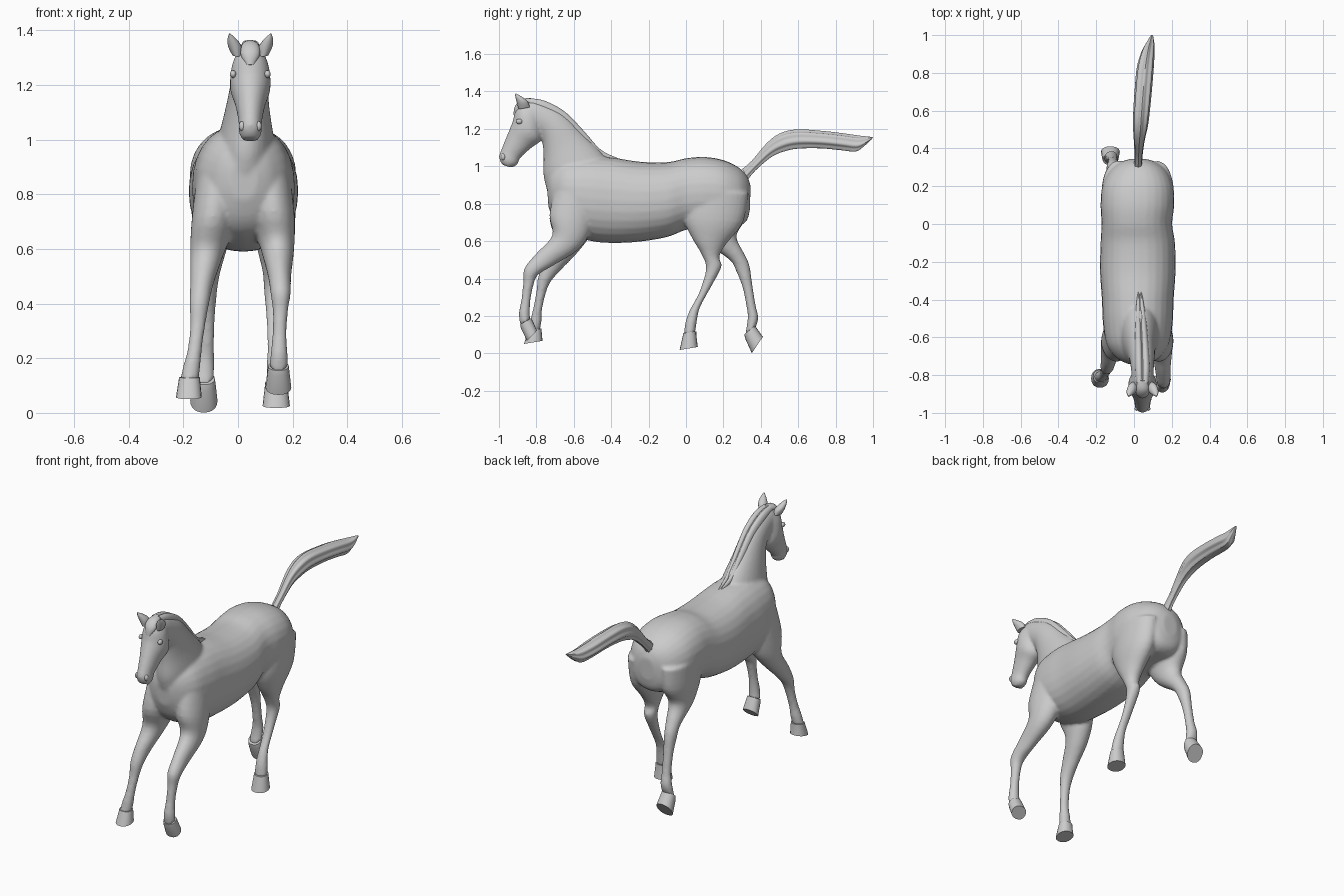
import bpy, bmesh, math
from mathutils import Vector


def spline(rows, steps):
    """Catmull-Rom interpolation of whole section rows."""
    out = []
    for i in range(len(rows) - 1):
        a, b, c, d = (rows[max(i - 1, 0)], rows[i], rows[i + 1], rows[min(i + 2, len(rows) - 1)])
        for k in range(steps):
            t = k / steps
            out.append([0.5 * (2 * q + (r - p) * t + (2 * p - 5 * q + 4 * r - s) * t * t
                               + (3 * q - p - 3 * r + s) * t ** 3)
                        for p, q, r, s in zip(a, b, c, d)])
    return out + [list(rows[-1])]


def loft(bm, rows, steps=4, sides=28, power=2.0, groove=0.0):
    """Row = edge point y,z, opposite edge point y,z, centre x, half width."""
    rings = []
    for y1, z1, y2, z2, x, hw in spline(rows, steps):
        mid = Vector((x, (y1 + y2) / 2, (z1 + z2) / 2))
        half = Vector((0, (y1 - y2) / 2, (z1 - z2) / 2))
        ring = []
        for k in range(sides):
            a = 2 * math.pi * k / sides
            c, s = math.cos(a), math.sin(a)
            c = math.copysign(abs(c) ** (2 / power), c)
            s = math.copysign(abs(s) ** (2 / power), s)
            f = 1 - groove * (0.5 - 0.5 * math.cos(7 * a))
            ring.append(bm.verts.new(mid + half * c * f + Vector((hw * s * f, 0, 0))))
        rings.append(ring)
    faces = [bm.faces.new(rings[0]), bm.faces.new(rings[-1][::-1])]
    for r0, r1 in zip(rings, rings[1:]):
        for k in range(sides):
            j = (k + 1) % sides
            faces.append(bm.faces.new((r0[k], r1[k], r1[j], r0[j])))
    bmesh.ops.recalc_face_normals(bm, faces=faces)


def finish(bm, name, angle=40):
    mesh = bpy.data.meshes.new(name)
    bm.to_mesh(mesh)
    bm.free()
    ob = bpy.data.objects.new(name, mesh)
    bpy.context.collection.objects.link(ob)
    bpy.ops.object.select_all(action='DESELECT')
    ob.select_set(True)
    bpy.context.view_layer.objects.active = ob
    bpy.ops.object.shade_smooth_by_angle(angle=math.radians(angle))
    return ob


def part(name, rows, **kw):
    bm = bmesh.new()
    loft(bm, rows, **kw)
    return finish(bm, name)


# Torso: top edge, bottom edge
torso = [(-.745, .92, -.735, .78, .02, .05), (-.72, .99, -.70, .70, .02, .11),
         (-.64, 1.04, -.64, .645, .02, .165), (-.52, 1.055, -.52, .603, .02, .185),
         (-.40, 1.048, -.40, .59, .02, .19), (-.25, 1.025, -.25, .597, .02, .20),
         (-.10, 1.022, -.10, .622, .02, .197), (0, 1.043, 0, .66, .015, .187),
         (.10, 1.05, .10, .67, .018, .195), (.20, 1.033, .20, .675, .02, .188),
         (.28, .995, .28, .68, .022, .152), (.325, .95, .325, .71, .022, .10),
         (.345, .90, .342, .77, .022, .045)]
# Neck: throat edge, crest edge
neck = [(-.74, .86, -.38, .98, .025, .12), (-.762, .95, -.45, 1.078, .03, .10),
        (-.762, 1.06, -.54, 1.17, .035, .08), (-.775, 1.15, -.647, 1.28, .042, .066),
        (-.83, 1.20, -.755, 1.34, .045, .058), (-.87, 1.24, -.82, 1.355, .045, .052)]
# Head: face edge, jaw edge
head = [(-.835, 1.357, -.765, 1.30, .045, .04), (-.905, 1.315, -.77, 1.215, .045, .068),
        (-.927, 1.24, -.775, 1.14, .045, .074), (-.957, 1.165, -.825, 1.10, .045, .056),
        (-.987, 1.09, -.885, 1.045, .045, .043), (-1.0, 1.05, -.903, 1.008, .045, .042),
        (-.985, 1.01, -.935, .992, .045, .028)]
# Legs: front edge, back edge
front_right = [(-.70, .88, -.46, .88, .115, .075), (-.73, .74, -.50, .68, .13, .078),
               (-.715, .63, -.57, .56, .145, .06), (-.80, .535, -.70, .475, .152, .043),
               (-.864, .455, -.79, .42, .156, .037), (-.87, .38, -.815, .365, .155, .028),
               (-.88, .29, -.832, .28, .152, .026), (-.893, .215, -.835, .20, .15, .032),
               (-.887, .15, -.83, .182, .148, .034)]
front_left = [(-.70, .88, -.46, .88, -.075, .075), (-.73, .72, -.50, .66, -.093, .078),
              (-.70, .60, -.57, .55, -.115, .06), (-.755, .495, -.66, .455, -.132, .043),
              (-.79, .41, -.722, .385, -.142, .036), (-.80, .33, -.75, .32, -.147, .028),
              (-.817, .24, -.77, .23, -.158, .026), (-.83, .185, -.773, .17, -.168, .031),
              (-.84, .12, -.78, .125, -.178, .034)]
back_right = [(0, .86, .335, .86, .125, .085), (-.01, .72, .305, .70, .13, .08),
              (.03, .62, .215, .585, .13, .06), (.083, .53, .178, .515, .13, .041),
              (.107, .45, .189, .46, .13, .035), (.07, .325, .128, .345, .132, .028),
              (.022, .235, .077, .25, .135, .027), (-.002, .17, .06, .185, .138, .033),
              (-.012, .10, .05, .11, .14, .037)]
back_left = [(0, .86, .335, .86, -.085, .085), (.02, .73, .325, .73, -.09, .08),
             (.10, .60, .27, .63, -.097, .06), (.233, .50, .305, .545, -.105, .042),
             (.268, .44, .338, .475, -.11, .035), (.303, .35, .355, .365, -.112, .028),
             (.323, .25, .372, .26, -.115, .027), (.33, .19, .387, .19, -.12, .033),
             (.317, .10, .373, .14, -.125, .037)]

# Body: all skin volumes fused and softened
bm = bmesh.new()
loft(bm, torso, power=2.25)
for rows in (neck, head, front_right, front_left, back_right, back_left):
    loft(bm, rows)
body = finish(bm, "horse_body")
rem = body.modifiers.new("fuse", 'REMESH')
rem.mode = 'VOXEL'
rem.voxel_size = 0.009
rem.use_smooth_shade = True
soft = body.modifiers.new("soften", 'SMOOTH')
soft.factor = 0.5
soft.iterations = 5

# Hooves: coronet ring, wall, sole
hooves = {
    "front_right": [(-.887, .155, -.828, .188, .148, .038), (-.883, .135, -.818, .17, .148, .04),
                    (-.85, .066, -.797, .122, .148, .047)],
    "front_left": [(-.84, .128, -.772, .132, -.178, .038), (-.846, .11, -.772, .118, -.178, .04),
                   (-.867, .05, -.767, .067, -.18, .047)],
    "back_right": [(-.014, .108, .055, .118, .14, .04), (-.018, .09, .055, .10, .14, .042),
                   (-.034, .018, .063, .034, .14, .05)],
    "back_left": [(.312, .103, .37, .148, -.125, .04), (.316, .08, .38, .132, -.125, .043),
                  (.352, .001, .411, .088, -.125, .05)],
}
for name, rows in hooves.items():
    part(name + "_hoof", rows, steps=1, sides=20, power=2.2)

# Tail: upper edge, lower edge, with grooved strands
tail = [(.30, .985, .335, .93, .022, .022), (.352, 1.03, .372, .975, .024, .022),
        (.43, 1.122, .455, 1.045, .028, .03), (.50, 1.175, .525, 1.075, .034, .04),
        (.59, 1.197, .60, 1.09, .04, .045), (.72, 1.19, .72, 1.092, .05, .047),
        (.83, 1.178, .83, 1.082, .06, .046), (.92, 1.165, .905, 1.075, .074, .036),
        (.965, 1.16, .945, 1.10, .085, .024), (1.0, 1.156, .995, 1.146, .095, .006)]
part("tail", tail, sides=42, groove=0.16)

# Mane: two strips lying along the crest
for side, s in (("left", -1), ("right", 1)):
    mane = [(-.36, 1.042, -.37, 1.015, .03 + s * .006, .006),
            (-.455, 1.088, -.49, 1.06, .034 + s * .012, .014),
            (-.54, 1.182, -.585, 1.14, .038 + s * .015, .018),
            (-.645, 1.29, -.68, 1.235, .042 + s * .017, .02),
            (-.755, 1.35, -.77, 1.29, .045 + s * .018, .021),
            (-.84, 1.364, -.835, 1.32, .045 + s * .015, .018)]
    part(side + "_mane", mane, sides=16)

    # Ears
    cx = .045
    ear = [(-.895, 1.305, -.835, 1.315, cx + s * .048, .018),
           (-.903, 1.335, -.845, 1.345, cx + s * .056, .025),
           (-.91, 1.362, -.873, 1.369, cx + s * .066, .018),
           (-.915, 1.386, -.908, 1.389, cx + s * .075, .003)]
    part(side + "_ear", ear, sides=14)

    # Eyes and nostrils
    for name, loc, size in (("eye", (cx + s * .063, -.892, 1.24), (.012, .018, .014)),
                            ("nostril", (cx + s * .03, -.977, 1.05), (.012, .012, .018))):
        bm = bmesh.new()
        bmesh.ops.create_uvsphere(bm, u_segments=14, v_segments=8, radius=1)
        for v in bm.verts:
            v.co = Vector(loc) + Vector([a * b for a, b in zip(v.co, size)])
        finish(bm, side + "_" + name)

# Forelock
part("forelock", [(-.83, 1.366, -.82, 1.33, .045, .024), (-.88, 1.358, -.855, 1.32, .045, .034),
                  (-.914, 1.322, -.88, 1.295, .045, .034), (-.923, 1.275, -.90, 1.265, .045, .014)],
     sides=20)
